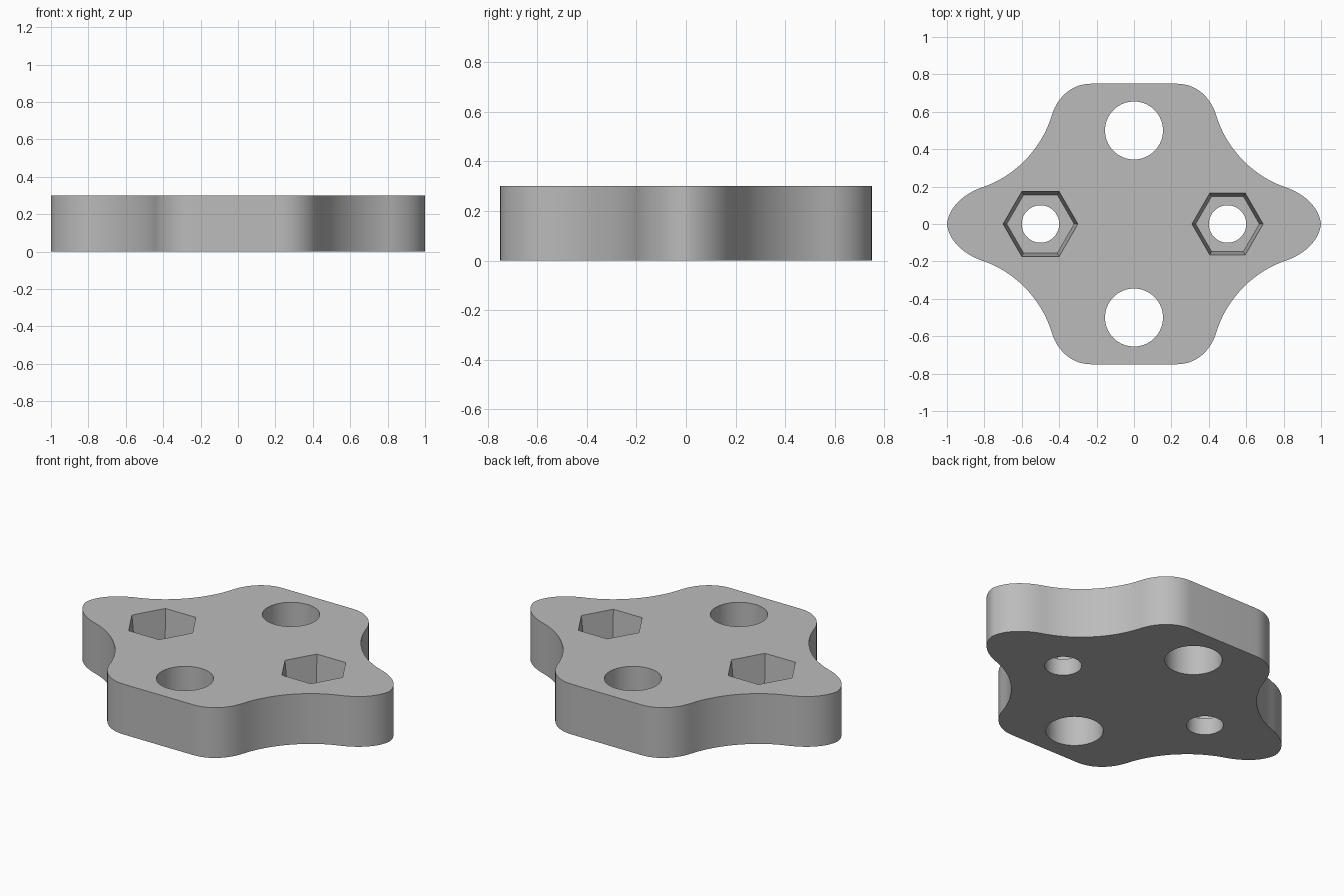
import bpy
import bmesh
import math
from mathutils import Vector
from mathutils.geometry import interpolate_bezier

HEIGHT = 0.3
POCKET_FLOOR = 0.1

cube = bpy.data.objects.get("Cube")
if cube:
    bpy.data.objects.remove(cube, do_unlink=True)

grey = bpy.data.materials.new("plain grey")
grey.use_nodes = True
colour = (0.5, 0.5, 0.5, 1)
grey.diffuse_color = colour
grey.node_tree.nodes["Principled BSDF"].inputs["Base Color"].default_value = colour


def loft(name, bottom, top, z0, z1):
    """Solid between two matching outlines."""
    bm = bmesh.new()
    low = [bm.verts.new((x, y, z0)) for x, y in bottom]
    high = [bm.verts.new((x, y, z1)) for x, y in top]
    bm.faces.new(low[::-1])
    bm.faces.new(high)
    n = len(low)
    for i in range(n):
        j = (i + 1) % n
        bm.faces.new((low[i], low[j], high[j], high[i]))
    bmesh.ops.recalc_face_normals(bm, faces=bm.faces)
    mesh = bpy.data.meshes.new(name)
    bm.to_mesh(mesh)
    bm.free()
    mesh.materials.append(grey)
    obj = bpy.data.objects.new(name, mesh)
    bpy.context.collection.objects.link(obj)
    return obj


def ring(x, y, radius, sides):
    return [(x + radius * math.cos(math.tau * i / sides),
             y + radius * math.sin(math.tau * i / sides)) for i in range(sides)]


# One quarter of the outline: rounded tip, hollow flank, rounded shoulder
spans = [
    ((1, 0), (0.99, 0.09), (0.91, 0.165), (0.8, 0.2)),
    ((0.8, 0.2), (0.63, 0.26), (0.49, 0.41), (0.44, 0.58)),
    ((0.44, 0.58), (0.41, 0.68), (0.33, 0.75), (0.23, 0.75)),
]
quarter = []
for span in spans:
    points = interpolate_bezier(*[Vector((x, y, 0)) for x, y in span], 16)
    quarter += [(p.x, p.y) for p in points[:-1]]
quarter.append(spans[-1][-1])
half = quarter + [(-x, y) for x, y in quarter[::-1]]
outline = half + [(x, -y) for x, y in half[::-1] if y > 0]

plate = loft("mounting_plate", outline, outline, 0, HEIGHT)

# Large through holes, small bolt holes and tapered nut pockets
cutters = []
for side in (-1, 1):
    for name, x, y, radius in (("large_hole", 0, side * 0.5, 0.155),
                               ("bolt_hole", side * 0.5, 0, 0.1)):
        circle = ring(x, y, radius, 64)
        cutters.append(loft(name, circle, circle, -0.1, HEIGHT + 0.1))
for x, radius in ((-0.5, 0.2), (0.5, 0.19)):
    floor = ring(x, 0, radius - 0.02, 6)
    mouth = ring(x, 0, radius, 6)
    cutters.append(loft("nut_pocket", floor, mouth, POCKET_FLOOR, HEIGHT))
    # short straight lip so that the cut clears the top face
    top = cutters[-1].data.vertices
    for v in top:
        if v.co.z > POCKET_FLOOR + 0.01:
            base = Vector((x, 0, POCKET_FLOOR))
            grow = 1.05
            inner = (radius - 0.02) / radius
            scale = inner + (1 - inner) * grow
            v.co = Vector((x + (v.co.x - x) * scale, v.co.y * scale,
                           base.z + (HEIGHT - base.z) * grow))

bpy.context.view_layer.objects.active = plate
for cutter in cutters:
    cutter.hide_render = True
    mod = plate.modifiers.new(cutter.name, 'BOOLEAN')
    mod.operation = 'DIFFERENCE'
    mod.solver = 'EXACT'
    mod.object = cutter
    bpy.ops.object.modifier_apply(modifier=mod.name)
    bpy.data.objects.remove(cutter, do_unlink=True)

bpy.ops.object.select_all(action='DESELECT')
plate.select_set(True)
bpy.ops.object.shade_smooth_by_angle(angle=math.radians(30))
